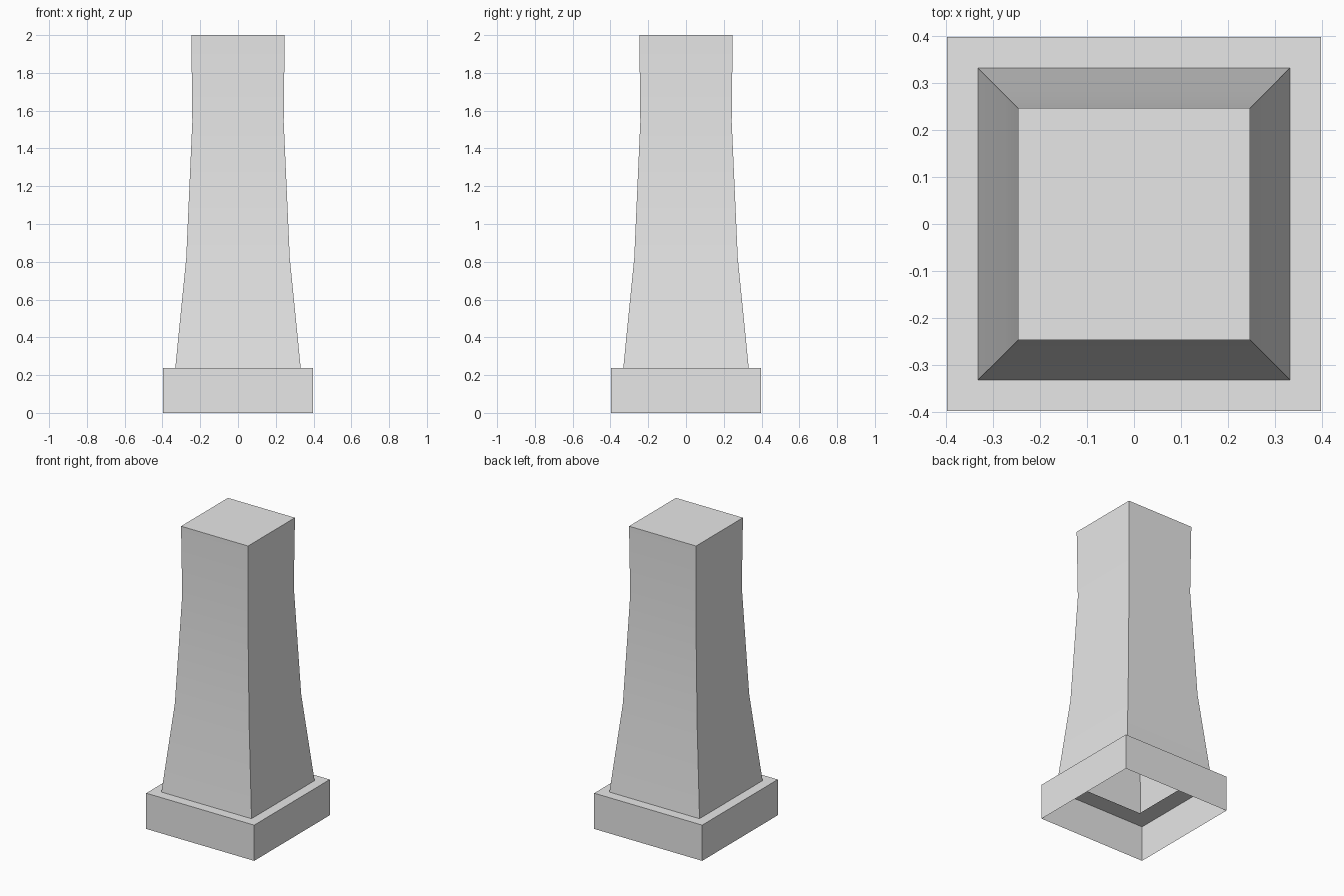
import bpy
import bmesh
import math

cube = bpy.data.objects.get("Cube")
if cube:
    bpy.data.objects.remove(cube, do_unlink=True)

# Single plain stone colour
stone = bpy.data.materials.new("grey_stone")
stone.use_nodes = True
stone.diffuse_color = (0.8, 0.8, 0.8, 1)
stone.node_tree.nodes["Principled BSDF"].inputs["Base Color"].default_value = (0.8, 0.8, 0.8, 1)


def square_loft(name, profile, cap_top=False):
    """Skin square rings given as (half width, height)."""
    bm = bmesh.new()
    rings = []
    for half, z in profile:
        corners = ((-1, -1), (1, -1), (1, 1), (-1, 1))
        rings.append([bm.verts.new((x * half, y * half, z)) for x, y in corners])
    for low, high in zip(rings, rings[1:]):
        for i in range(4):
            j = (i + 1) % 4
            bm.faces.new((low[i], low[j], high[j], high[i]))
    if cap_top:
        bm.faces.new(rings[-1])
    mesh = bpy.data.meshes.new(name)
    bm.to_mesh(mesh)
    bm.free()
    mesh.materials.append(stone)
    obj = bpy.data.objects.new(name, mesh)
    bpy.context.collection.objects.link(obj)
    bpy.ops.object.select_all(action="DESELECT")
    obj.select_set(True)
    bpy.context.view_layer.objects.active = obj
    bpy.ops.object.shade_smooth_by_angle(angle=math.radians(30))
    return obj


base_top = 0.238
foot = 0.332

# Hollow plinth, open below, with a ledge around the column
square_loft("plinth", [(0.398, 0), (0.398, base_top), (foot, base_top)])

# Hollow flared column with a narrow inner lip at its foot
square_loft("column", [(0.28, base_top), (foot, base_top), (0.274, 0.82),
                       (0.242, 1.54), (0.247, 2.0)], cap_top=True)
